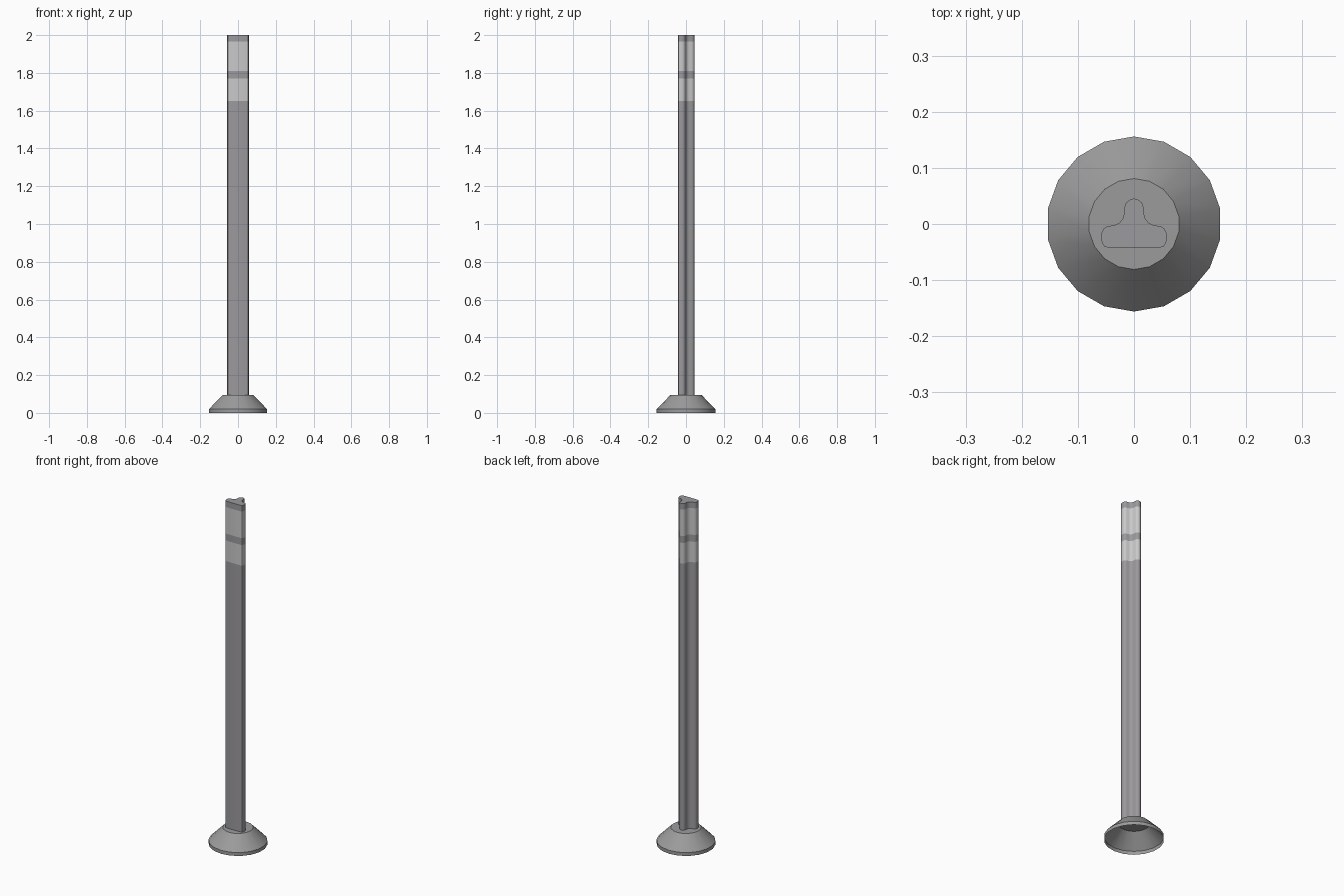
import bpy, bmesh, math

if "Cube" in bpy.data.objects:
    bpy.data.objects.remove(bpy.data.objects["Cube"])


def material(name, r, g, b):
    m = bpy.data.materials.new(name)
    m.diffuse_color = (r, g, b, 1)
    m.use_nodes = True
    m.node_tree.nodes["Principled BSDF"].inputs["Base Color"].default_value = m.diffuse_color
    return m


post_grey = material("post_grey", 0.33, 0.32, 0.335)
band_light = material("reflective_light_grey", 0.58, 0.585, 0.58)
base_grey = material("base_grey", 0.33, 0.33, 0.33)


def loft(name, loops, mats, cap_top=True, cap_bottom=False, rule=None):
    """Skin a stack of equal-length point loops."""
    bm = bmesh.new()
    rings = [[bm.verts.new(p) for p in loop] for loop in loops]
    n = len(rings[0])
    for a, b in zip(rings, rings[1:]):
        for i in range(n):
            j = (i + 1) % n
            f = bm.faces.new((a[i], a[j], b[j], b[i]))
            f.smooth = True
            if rule:
                f.material_index = rule(f.calc_center_median().z)
    if cap_top:
        bm.faces.new(rings[-1])
    if cap_bottom:
        bm.faces.new(rings[0][::-1])
    me = bpy.data.meshes.new(name)
    bm.to_mesh(me)
    bm.free()
    for m in mats:
        me.materials.append(m)
    ob = bpy.data.objects.new(name, me)
    bpy.context.collection.objects.link(ob)
    bpy.context.view_layer.objects.active = ob
    ob.select_set(True)
    bpy.ops.object.shade_smooth_by_angle(angle=math.radians(35))
    ob.select_set(False)
    return ob


# Post: mirrored rounded T section, counter-clockwise from the front centre
half = [(0.046, -0.042), (0.053, -0.040), (0.057, -0.034), (0.0585, -0.026),
        (0.0575, -0.015), (0.054, -0.008), (0.047, -0.004), (0.034, -0.002),
        (0.026, 0.002), (0.020, 0.010), (0.0175, 0.019), (0.017, 0.030),
        (0.014, 0.038), (0.008, 0.043)]
section = ([(0, -0.043)] + half + [(0, 0.0455)]
           + [(-x, y) for x, y in reversed(half)])
heights = [0.096, 1.65, 1.77, 1.81, 1.965, 2.0]
loft("post", [[(x, y, z) for x, y in section] for z in heights],
     [post_grey, band_light],
     rule=lambda z: int(1.65 < z < 1.77 or 1.81 < z < 1.965))

# Base: hollow 18-sided foot, open underneath
rings = [(0.156, 0.0), (0.156, 0.02), (0.081, 0.096)]
loft("base", [[(r * math.cos(math.radians(90 + 20 * i)),
                r * math.sin(math.radians(90 + 20 * i)), z)
               for i in range(18)] for r, z in rings], [base_grey])
